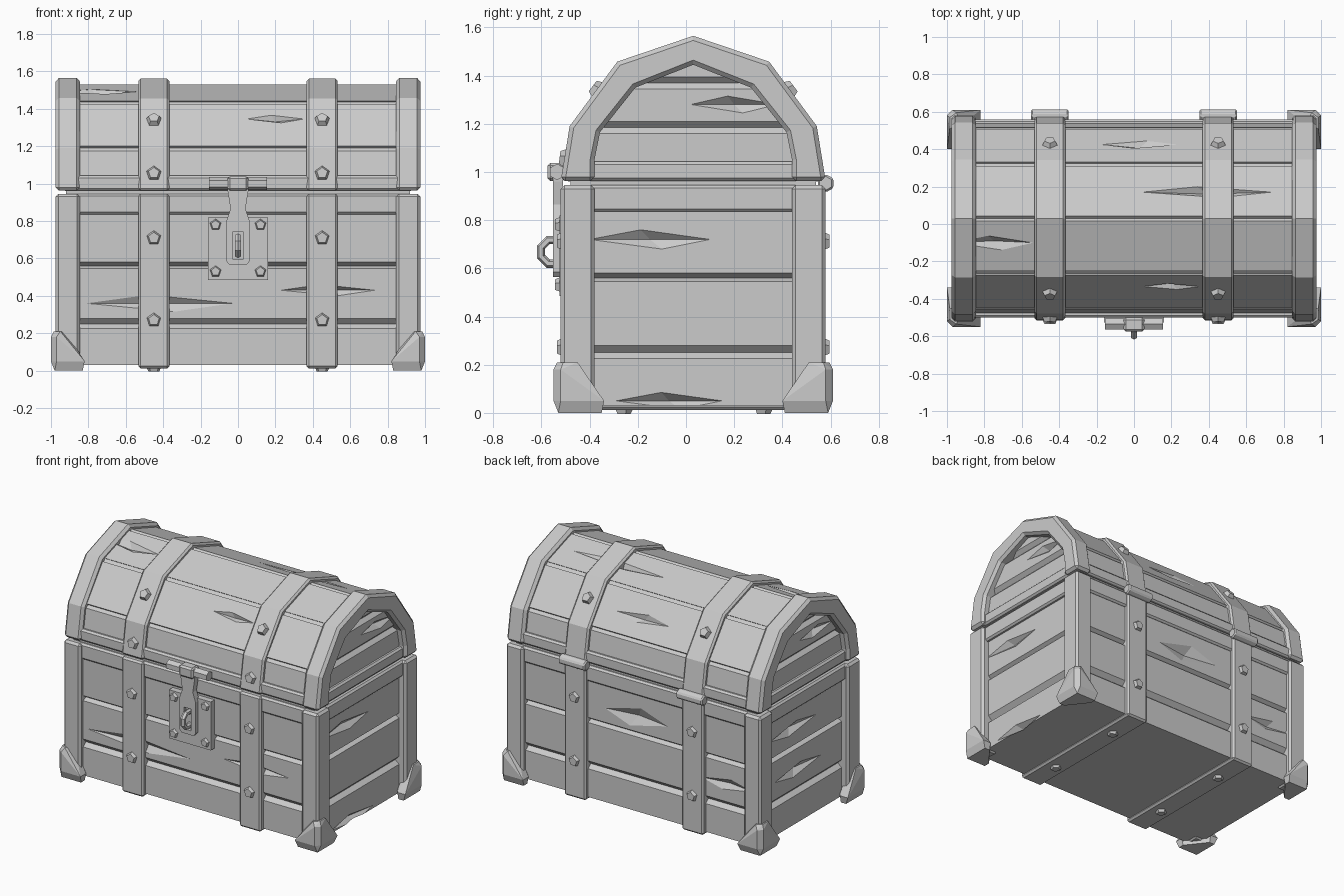
import bpy, bmesh, math
from mathutils import Vector, Matrix

if "Cube" in bpy.data.objects:
    bpy.data.objects.remove(bpy.data.objects["Cube"])

C = 0.03  # y of the chest's middle plane


def add(name, bm, bevel=0.0):
    bmesh.ops.recalc_face_normals(bm, faces=bm.faces)
    me = bpy.data.meshes.new(name)
    bm.to_mesh(me)
    bm.free()
    ob = bpy.data.objects.new(name, me)
    bpy.context.collection.objects.link(ob)
    if bevel:
        m = ob.modifiers.new("chamfer", 'BEVEL')
        m.width, m.segments = bevel, 1
        m.limit_method, m.angle_limit = 'ANGLE', math.radians(50)
    return ob


def prism(name, pts, t0, t1, axis='x', bevel=0.0):
    """Extrude a 2D outline: (y,z) along x, or (x,z) along y."""
    bm = bmesh.new()
    at = (lambda t, p: (t, p[0], p[1])) if axis == 'x' else (lambda t, p: (p[0], t, p[1]))
    a = [bm.verts.new(at(t0, p)) for p in pts]
    b = [bm.verts.new(at(t1, p)) for p in pts]
    bm.faces.new(a)
    bm.faces.new(b[::-1])
    for i in range(len(a)):
        j = (i + 1) % len(a)
        bm.faces.new((a[i], b[i], b[j], a[j]))
    return add(name, bm, bevel)


def box(name, x0, x1, y0, y1, z0, z1, bevel=0.0):
    return prism(name, [(y0, z0), (y1, z0), (y1, z1), (y0, z1)], x0, x1, 'x', bevel)


def hull(name, pts, bevel=0.0):
    bm = bmesh.new()
    for p in pts:
        bm.verts.new(p)
    bmesh.ops.convex_hull(bm, input=bm.verts)
    return add(name, bm, bevel)


def cone(name, pos, normal, r1, r2, depth, sides, bevel=0.0):
    bm = bmesh.new()
    rot = Vector(normal).to_track_quat('Z', 'Y').to_matrix().to_4x4()
    bmesh.ops.create_cone(bm, cap_ends=True, segments=sides, radius1=r1, radius2=r2,
                          depth=depth, matrix=Matrix.Translation(pos) @ rot)
    return add(name, bm, bevel)


def cut(ob, cutter):
    cutter.hide_render = True
    m = ob.modifiers.new("cut", 'BOOLEAN')
    m.operation, m.solver, m.object = 'DIFFERENCE', 'EXACT', cutter
    bpy.context.view_layer.objects.active = ob
    bpy.ops.object.modifier_apply(modifier=m.name)
    bpy.data.objects.remove(cutter)


def crack(ob, c, a, b, n):
    """Gouge a long splinter: half length a, half height b, depth n."""
    c, a, b, n = Vector(c), Vector(a), Vector(b), Vector(n)
    cut(ob, hull("crack_cutter", [c - a, c + a, c + b - a * .15, c - b + a * .2,
                                  c + n, c - n]))


def groove(ob, axis, u, v, t, r=0.025):
    d = [(u - r, v), (u, v - r), (u + r, v), (u, v + r)]
    cut(ob, prism("groove_cutter", d, -t, t, axis))


def arch(d, z0=0.96):
    """Lid outline, shrunk by d."""
    left = [(C - .55 + d, z0), (C - .513 + d, 1.19), (C - .315 + d * .7, 1.458 - d * .7)]
    return left + [(C, 1.565 - d)] + [(2 * C - y, z) for y, z in left[::-1]]


# body planks: stacked rectangles pinched into V grooves
bm = bmesh.new()
levels = [(.03, 0), (.225, 0), (.25, .03), (.28, 0), (.545, 0), (.56, .03), (.58, 0), (.9, 0)]
rings = [[bm.verts.new((sx * (.925 - i), C + sy * (.515 - i), z))
          for sx, sy in ((-1, -1), (1, -1), (1, 1), (-1, 1))] for z, i in levels]
for lo, hi in zip(rings, rings[1:]):
    for k in range(4):
        bm.faces.new((lo[k], lo[k - 1], hi[k - 1], hi[k]))
bm.faces.new(rings[0])
bm.faces.new(rings[-1])
body = add("body_planks", bm)

# lid planks with grooves along the bends and across the ends
lid = prism("lid_planks", arch(.03), -.925, .925)
for y, z in arch(.03)[1:-1]:
    groove(lid, 'x', y, z, 1.1, .018)
for s in (-1, 1):
    for z in (1.185, 1.37):
        groove(lid, 'y', s * .925, z, .8)

# weathered cracks
f, k = -.485, .545
for c, a, b, n in [
        ((-.42, f, .36), (.39, 0, 0), (0, 0, .045), (0, .035, 0)),
        ((.48, f, .43), (.25, 0, 0), (0, 0, .03), (0, .035, 0)),
        ((0, k, .68), (.24, 0, 0), (0, 0, .07), (0, .035, 0)),
        ((-.7, k, .4), (.2, 0, 0), (0, 0, .04), (0, .03, 0)),
        ((.925, -.15, .72), (0, .25, 0), (0, 0, .04), (.035, 0, 0)),
        ((-.925, .15, .7), (0, .25, 0), (0, 0, .04), (.035, 0, 0)),
        ((.925, -.07, .05), (0, .22, 0), (0, 0, .035), (.04, 0, 0)),
        ((-.925, .1, .4), (0, .25, 0), (0, 0, .04), (.035, 0, 0))]:
    crack(body, c, a, b, n)
for c, a, b, n in [
        ((.2, -.34, 1.35), (.2, 0, 0), (0, .02, .027), (0, .025, -.02)),
        ((.03, .43, 1.31), (.26, 0, 0), (0, -.025, .033), (0, .025, .02)),
        ((.39, .17, 1.487), (.36, 0, 0), (0, .03, -.01), (0, .01, .03)),
        ((-.75, -.1, 1.49), (.22, 0, 0), (0, .04, .013), (0, -.01, .03)),
        ((.925, .2, 1.28), (0, .18, 0), (0, 0, .035), (.035, 0, 0)),
        ((-.925, -.1, 1.28), (0, .18, 0), (0, 0, .035), (.035, 0, 0))]:
    crack(lid, c, a, b, n)

# rims either side of the opening, and the core in the gap
box("body_rim", -.95, .95, C - .53, C + .53, .835, .945, .012)
box("lid_rim", -.95, .95, C - .53, C + .53, .962, 1.043, .012)
box("gap_core", -.92, .92, C - .51, C + .51, .88, 1.0)

inner = [(.41, .962), (.41, 1.05), (.387, 1.165), (.24, 1.35)]
inside = [(C + y, z) for y, z in inner] + [(C, 1.445)] + [(C - y, z) for y, z in inner[::-1]]
for s, side in ((-1, "left"), (1, "right")):
    # end frame: arched lid band, corner posts and iron feet
    prism("lid_frame_" + side, arch(0, .962) + inside, s * .845, s * .975, 'x', .018)
    for q, end in ((-1, "front"), (1, "back")):
        tag = f"_{end}_{side}"
        post = box("corner_post" + tag, s * .845, s * .975, C + q * .41, C + q * .55, .02, .945, .015)
        hull("foot" + tag, [(s * (1 - x), C + q * (.58 - y), z) for x, y, z in [
            (.02, .02, 0), (.17, .02, 0), (.02, .2, 0), (.17, .06, 0), (.06, .2, 0),
            (0, .03, .05), (.03, 0, .05), (.18, 0, .05), (0, .21, .05), (.18, .06, .05),
            (.06, .21, .05), (0, .03, .18), (.03, 0, .18), (.015, .1, .21),
            (.015, .04, .21), (.05, .015, .21), (.08, .08, .21)]])

    # iron straps round body and lid
    x0, x1 = s * .45 - .083, s * .45 + .083
    box("body_strap_" + side, x0, x1, C - .545, C + .545, .012, .945, .012)
    prism("lid_strap_" + side, arch(.004, .962), x0, x1, 'x', .012)

    # five-sided bolts and back hinges
    x = s * .45
    spots = [((x, C + q * .55, z), (0, q, 0)) for q in (-1, 1) for z in (.27, .71)]
    spots += [((x, C + q * .407, 1.345), (0, q * .8, .6)) for q in (-1, 1)]
    spots += [((x, C - .54, 1.055), (0, -1, .12))]
    spots += [((x, C + q * .29, .01), (0, 0, -1)) for q in (-1, 1)]
    for i, (p, n) in enumerate(spots):
        cone(f"bolt_{side}_{i}", p, n, .044, .03, .03, 5)
    cone("hinge_" + side, (x, C + .55, .953), (1, 0, 0), .038, .038, .2, 6, .008)

# lock plate with corner bolts
box("lock_plate", -.16, .16, -.526, -.45, .485, .82)
for sx in (-1, 1):
    for z in (.53, .78):
        cone("plate_bolt", (sx * .12, -.532, z), (0, -1, 0), .034, .024, .024, 5)

# hasp barrel, slotted hasp and staple loop
cone("hasp_barrel", (0, -.535, 1.0), (1, 0, 0), .034, .034, .31, 6)
box("hasp_knuckle", -.055, .055, -.575, -.5, .962, 1.038, .012)
half = [(.045, .565), (.062, .585), (.062, .8), (.04, .865), (.055, .96), (.055, 1.01)]
hasp = prism("hasp", half + [(-x, z) for x, z in half[::-1]], -.552, -.51, 'y')
cut(hasp, box("slot_cutter", -.028, .028, -.7, -.53, .595, .745))
bm = bmesh.new()
n, m = 8, 6
grid = [[bm.verts.new((.018 * math.sin(2 * math.pi * j / m),
                       -.552 + r * math.cos(2 * math.pi * i / n + math.pi / 8),
                       .668 + r * math.sin(2 * math.pi * i / n + math.pi / 8)))
         for j in range(m) for r in [.053 + .018 * math.cos(2 * math.pi * j / m)]]
        for i in range(n)]
for i in range(n):
    for j in range(m):
        bm.faces.new((grid[i][j], grid[i - 1][j], grid[i - 1][j - 1], grid[i][j - 1]))
add("staple_loop", bm)
